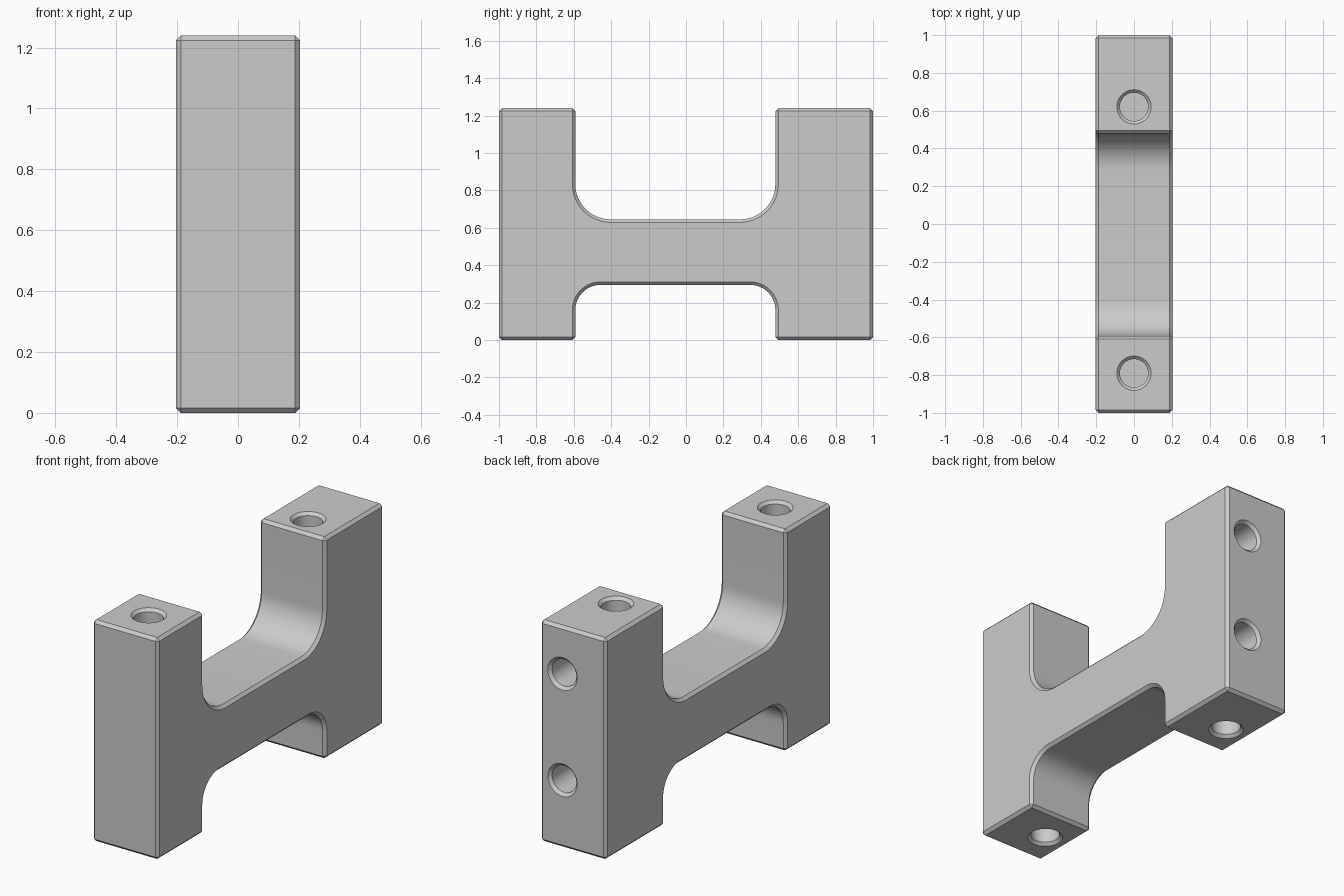
import bpy, bmesh
from math import pi, sin, cos
from mathutils import Matrix, Vector

old = bpy.data.objects.get("Cube")
if old:
    bpy.data.objects.remove(old, do_unlink=True)

HALF_W, TOP, CHAMFER = 0.204, 1.24, 0.016
FRONT_WALL, BACK_WALL = -0.592, 0.478     # inner faces of the two posts
WEB_LOW, WEB_HIGH = 0.295, 0.645

grey = bpy.data.materials.new("machined grey")
grey.use_nodes = True
colour = (0.6, 0.6, 0.6, 1)
grey.diffuse_color = colour
grey.node_tree.nodes["Principled BSDF"].inputs["Base Color"].default_value = colour


def make_object(name, bm):
    bmesh.ops.recalc_face_normals(bm, faces=bm.faces)
    mesh = bpy.data.meshes.new(name)
    bm.to_mesh(mesh)
    bm.free()
    mesh.materials.append(grey)
    obj = bpy.data.objects.new(name, mesh)
    bpy.context.collection.objects.link(obj)
    return obj


def fillet(y, z, r, dy, dz, steps=12):
    """Arc in an inner corner, from the post wall to the web."""
    cy, cz = y + dy * r, z + dz * r
    return [(cy - dy * r * cos(a), cz - dz * r * sin(a))
            for a in (i * pi / 2 / steps for i in range(steps + 1))]


# H-shaped side profile, extruded across the width
outline = [(-1, 0), (FRONT_WALL, 0)]
outline += fillet(FRONT_WALL, WEB_LOW, 0.135, 1, -1)
outline += fillet(BACK_WALL, WEB_LOW, 0.135, -1, -1)[::-1]
outline += [(BACK_WALL, 0), (1, 0), (1, TOP), (BACK_WALL, TOP)]
outline += fillet(BACK_WALL, WEB_HIGH, 0.19, -1, 1)
outline += fillet(FRONT_WALL, WEB_HIGH, 0.19, 1, 1)[::-1]
outline += [(FRONT_WALL, TOP), (-1, TOP)]

bm = bmesh.new()
side = bm.faces.new([bm.verts.new((-HALF_W, y, z)) for y, z in outline])
extruded = bmesh.ops.extrude_face_region(bm, geom=[side])["geom"]
bmesh.ops.translate(bm, vec=(2 * HALF_W, 0, 0),
                    verts=[v for v in extruded if isinstance(v, bmesh.types.BMVert)])
bracket = make_object("bracket_body", bm)

bevel = bracket.modifiers.new("chamfer", "BEVEL")
bevel.width, bevel.segments = CHAMFER, 1
bevel.limit_method, bevel.angle_limit = "ANGLE", pi / 4


def hole_cutter(name, position, outward, depth=0.25, sides=48):
    """Blind hole with a countersunk mouth."""
    bm = bmesh.new()
    rings = []
    for r, h in ((0.075, -depth), (0.075, -0.016), (0.091, 0), (0.091, 0.05)):
        rings.append([bm.verts.new((r * cos(2 * pi * i / sides), r * sin(2 * pi * i / sides), h))
                      for i in range(sides)])
    for low, high in zip(rings, rings[1:]):
        for i in range(sides):
            j = (i + 1) % sides
            bm.faces.new((low[i], low[j], high[j], high[i]))
    bm.faces.new(rings[0][::-1])
    bm.faces.new(rings[-1])
    turn = Vector((0, 0, 1)).rotation_difference(Vector(outward)).to_matrix().to_4x4()
    bm.transform(Matrix.Translation(position) @ turn)
    cutter = make_object(name, bm)
    cutter.hide_render = True
    return cutter


# Holes in the post tops, the post undersides and the back face
holes = [((0, y, TOP), (0, 0, 1)) for y in (-0.79, 0.62)]
holes += [((-0.065, y, 0), (0, 0, -1)) for y in (-0.8, 0.67)]
holes += [((0.065, 1, z), (0, 1, 0)) for z in (0.38, 0.975)]
cutters = []
for n, (position, outward) in enumerate(holes):
    cutter = hole_cutter(f"hole_cutter_{n + 1}", position, outward)
    cut = bracket.modifiers.new(cutter.name, "BOOLEAN")
    cut.operation, cut.solver, cut.object = "DIFFERENCE", "EXACT", cutter
    cutters.append(cutter)

# Apply everything, then drop the cutters
bpy.ops.object.select_all(action="DESELECT")
bracket.select_set(True)
bpy.context.view_layer.objects.active = bracket
for name in [m.name for m in bracket.modifiers]:
    bpy.ops.object.modifier_apply(modifier=name)
for cutter in cutters:
    bpy.data.objects.remove(cutter, do_unlink=True)
bpy.ops.object.shade_smooth_by_angle(angle=pi / 6)
